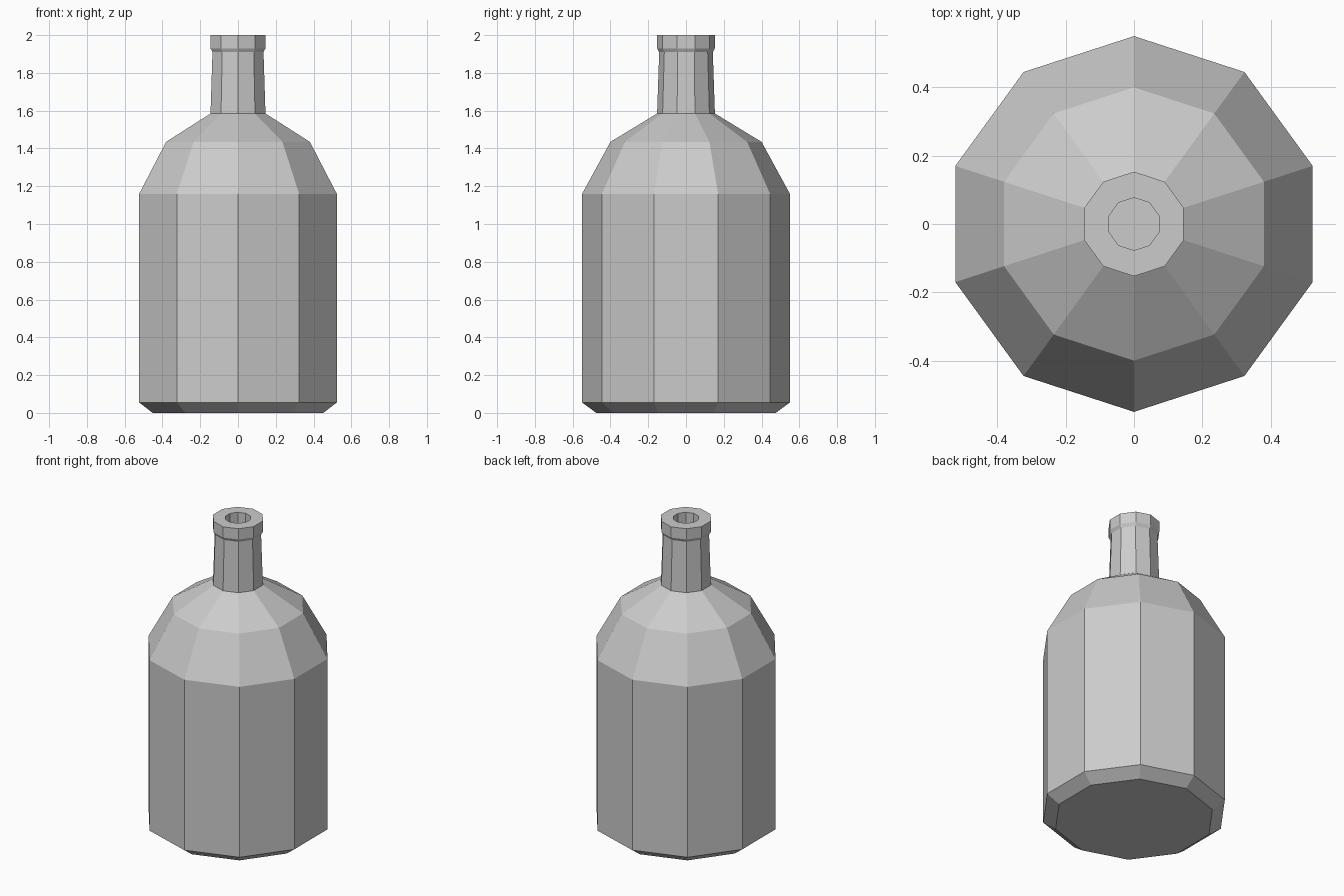
import bpy, bmesh
from math import sin, cos, tau

if "Cube" in bpy.data.objects:
    bpy.data.objects.remove(bpy.data.objects["Cube"])

SIDES = 10

# Profile from base centre up the outside and down the mouth: (radius, height)
profile = [
    (0.475, 0.0), (0.55, 0.055),                # chamfered base
    (0.55, 1.16), (0.40, 1.435), (0.153, 1.585), # body and shoulders
    (0.142, 1.91), (0.153, 1.93), (0.153, 2.0),  # neck and lip
    (0.077, 2.0), (0.077, 1.65),                 # mouth recess
]

bm = bmesh.new()
rings = []
for r, z in profile:
    # a corner points along +y and -y
    rings.append([bm.verts.new((r * sin(-tau * i / SIDES), r * cos(tau * i / SIDES), z))
                  for i in range(SIDES)])

# Side walls
for low, high in zip(rings, rings[1:]):
    for i in range(SIDES):
        j = (i + 1) % SIDES
        bm.faces.new((low[i], low[j], high[j], high[i]))

# Base and floor of the mouth
bm.faces.new(list(reversed(rings[0])))
bm.faces.new(rings[-1])
bmesh.ops.recalc_face_normals(bm, faces=bm.faces[:])

mesh = bpy.data.meshes.new("bottle")
bm.to_mesh(mesh)
bm.free()
bpy.context.collection.objects.link(bpy.data.objects.new("bottle", mesh))
